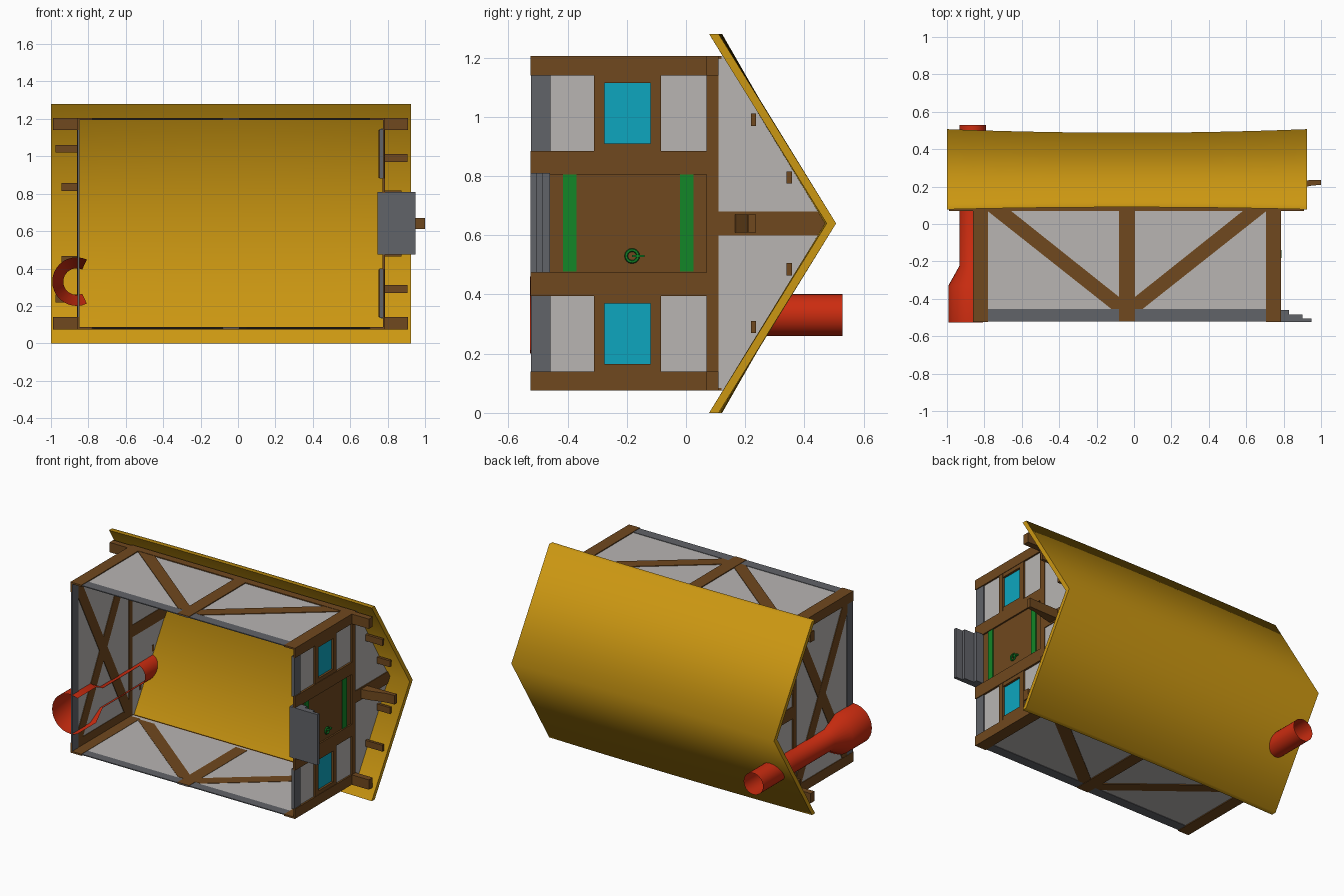
import bpy, bmesh, math
from mathutils import Vector

if "Cube" in bpy.data.objects:
    bpy.data.objects.remove(bpy.data.objects["Cube"])

CX, CZ = -0.0375, 0.64          # house centre lines (the house lies with its top towards +y)

def mat(name, r, g, b):
    m = bpy.data.materials.new(name)
    m.diffuse_color = (r, g, b, 1)
    m.use_nodes = True
    m.node_tree.nodes["Principled BSDF"].inputs["Base Color"].default_value = m.diffuse_color
    return m

WOOD = mat("wood", .16, .065, .013)
ROOF = mat("thatch", .60, .31, .006)
WALL = mat("plaster", .48, .46, .45)
STONE = mat("stone", .12, .125, .14)
GLASS = mat("glass", .004, .38, .52)
GREEN = mat("green_iron", .006, .24, .02)
RED = mat("red_clay", .60, .025, .005)

def finish(name, bm, m, smooth=None):
    bmesh.ops.recalc_face_normals(bm, faces=bm.faces)
    me = bpy.data.meshes.new(name)
    bm.to_mesh(me)
    bm.free()
    ob = bpy.data.objects.new(name, me)
    bpy.context.collection.objects.link(ob)
    me.materials.append(m)
    if smooth:
        bpy.ops.object.select_all(action='DESELECT')
        ob.select_set(True)
        bpy.context.view_layer.objects.active = ob
        bpy.ops.object.shade_smooth_by_angle(angle=math.radians(smooth))
    return ob

def prism(name, pts, axis, a, b, m):
    """Extrude a flat outline: axis 'x' takes (y, z) points, axis 'z' takes (x, y) points."""
    put = (lambda p, d: (d, p[0], p[1])) if axis == 'x' else (lambda p, d: (p[0], p[1], d))
    bm = bmesh.new()
    lo = [bm.verts.new(put(p, a)) for p in pts]
    hi = [bm.verts.new(put(p, b)) for p in pts]
    n = len(pts)
    bm.faces.new(lo)
    bm.faces.new(hi[::-1])
    for i in range(n):
        bm.faces.new((lo[i], lo[(i + 1) % n], hi[(i + 1) % n], hi[i]))
    return finish(name, bm, m)

def box(name, x0, x1, y0, y1, z0, z1, m):
    return prism(name, [(x0, y0), (x1, y0), (x1, y1), (x0, y1)], 'z', z0, z1, m)

def mz(z, s):                   # mirror a height about the ridge line
    return z if s < 0 else 2 * CZ - z

def mx(x, s):                   # mirror a length about the middle post
    return x if s < 0 else 2 * CX - x

def roof_in(z):                 # underside of the roof at the end walls
    return .475 - abs(z - CZ) * .617

# Roof: bent sheet with a slightly sagging ridge
bm = bmesh.new()
rings = []
N = 14
for i in range(N + 1):
    t = 2 * i / N - 1
    x = CX + t * .9625
    r, e = .488 + .019 * t * t, .122 - .012 * t * t
    sec = [(e, 0), (r, CZ), (e, 1.28), (e - .032, 1.28), (r - .032, CZ), (e - .032, 0)]
    rings.append([bm.verts.new((x, y, z)) for y, z in sec])
for a, b in zip(rings, rings[1:]):
    for k in range(6):
        bm.faces.new((a[k], a[(k + 1) % 6], b[(k + 1) % 6], b[k]))
for r in (rings[0], rings[-1]):
    bm.faces.new((r[0], r[1], r[4], r[5]))
    bm.faces.new((r[1], r[2], r[3], r[4]))
finish("roof", bm, ROOF, 75)

# Long side walls
for s, side in ((-1, "low"), (1, "high")):
    o, i, p = mz(.075, s), mz(.084, s), mz(.081, s)
    box(side + "_side_panel", -.85, .775, -.46, .11, p, i, WALL)
    box(side + "_side_base", -.85, .775, -.52, -.455, mz(.078, s), i, STONE)
    box(side + "_side_plate", -.86, .785, .07, .12, o, i, WOOD)
    box(side + "_middle_post", -.08, .005, -.52, .09, o, mz(.086, s), WOOD)
    for q, end in ((-1, "left"), (1, "right")):
        box(f"{side}_{end}_side_post", mx(-.86, q), mx(-.78, q), -.525, .09, o, mz(.086, s), WOOD)
        brace = [(-.79, .08), (-.67, .08), (-.08, -.39), (-.08, -.455), (-.12, -.455), (-.79, .075)]
        prism(f"{side}_{end}_brace", [(mx(x, q), y) for x, y in brace], 'z', mz(.077, s), mz(.086, s), WOOD)
        # Projecting beam ends under the eaves
        box(f"{side}_{end}_plate_end", mx(-.85, q), mx(-.99 if q < 0 else -.985, q), .07, .11, o, mz(.14, s), WOOD)
        # Purlin ends under the roof
        for k, (z, end_x) in enumerate(((.29, -.98), (.485, -.95)) if q > 0 else ((.24, -.975), (.445, -.945))):
            z = mz(z, s)
            y = roof_in(z) - .022
            box(f"{side}_{end}_purlin_{k}", mx(-.85, q), mx(end_x, q), y - .018, y, z - .021, z + .021, WOOD)

# Gable ends: plaster triangle, tie beam, corner posts and king post
gable = [(.10, .076), (.127, .076), (.478, CZ), (.127, 1.204), (.10, 1.204)]
for q, end in ((-1, "back"), (1, "entrance")):
    o, i = mx(-.86, q), mx(-.849, q)
    prism(end + "_gable_panel", gable, 'x', mx(-.855, q), mx(-.852, q), WALL)
    box(end + "_tie_beam", o, i, .07, .11, .075, 1.205, WOOD)
    prism(end + "_king_post", [(.11, .60), (.455, .60), (.48, CZ), (.455, .68), (.11, .68)], 'x', o, i, WOOD)
    for s, side in ((-1, "low"), (1, "high")):
        box(f"{end}_{side}_corner_post", o, i, -.525, .07, mz(.075, s), mz(.14, s), WOOD)

# Back wall with crossed braces
box("back_wall_panel", -.855, -.852, -.46, .08, .08, 1.2, WALL)
box("back_wall_base", -.858, -.848, -.523, -.46, .085, 1.195, STONE)
for s in (-1, 1):
    pts = [(-.46, .12), (-.46, .20), (.03, 1.16), (.07, 1.16), (.07, 1.08), (-.42, .12)]
    prism("back_cross_brace", [(y, mz(z, s)) for y, z in pts], 'x', -.859 - .0005 * s, -.848, WOOD)

# Entrance wall: panels, base, windows and door posts
for s, side in ((-1, "low"), (1, "high")):
    for k, (y0, y1) in enumerate(((-.46, -.30), (-.10, .075))):
        box(f"{side}_entrance_panel_{k}", .768, .772, y0, y1, mz(.13, s), mz(.40, s), WALL)
    box(side + "_entrance_base", .757, .779, -.523, -.457, mz(.135, s), mz(.40, s), STONE)
    box(side + "_door_post", .772, .785, -.525, .07, mz(.395, s), mz(.475, s), WOOD)
    z0, z1 = mz(.14, s), mz(.395, s)
    p0, p1 = mz(.165, s), mz(.37, s)
    box(side + "_window_left_rail", .75, .783, -.31, -.275, z0, z1, WOOD)
    box(side + "_window_right_rail", .75, .783, -.12, -.085, z0, z1, WOOD)
    box(side + "_window_sill", .75, .782, -.28, -.115, z0, p0, WOOD)
    box(side + "_window_lintel", .75, .782, -.28, -.115, p1, z1, WOOD)
    box(side + "_window_pane", .762, .768, -.28, -.115, p0, p1, GLASS)

# Door with hinge straps and ring handle
box("door", .765, .775, -.46, .07, .475, .81, WOOD)
for k, y in enumerate((-.415, -.02)):
    box(f"hinge_strap_{k}", .77, .780, y, y + .045, .477, .808, GREEN)
bpy.ops.mesh.primitive_torus_add(major_radius=.02, minor_radius=.006, major_segments=16, minor_segments=6,
                                 location=(.782, -.182, .53), rotation=(0, math.pi / 2, 0))
ring = bpy.context.object
ring.name = "door_ring"
ring.data.materials.append(GREEN)
box("door_ring_bar", .774, .788, -.182, -.14, .526, .534, GREEN)

# Entrance steps
prism("steps", [(.745, -.525), (.95, -.525), (.95, -.505), (.90, -.505), (.90, -.485), (.83, -.485),
                (.83, -.46), (.745, -.46)], 'z', .475, .81, STONE)

# Curved bracket above the door
prism("door_bracket", [(.78, .165), (.83, .172), (.88, .187), (.94, .204), (1.0, .21), (1.0, .236),
                       (.94, .234), (.78, .232)], 'z', .61, .67, WOOD)

# Chimney pipe: open-sided stack against the wall, full pipe above the roof
def pipe(name, profile, a0, a1, n):
    bm = bmesh.new()
    rows = []
    for y, r in profile:
        rows.append([bm.verts.new((-.863 + r * math.cos(a0 + (a1 - a0) * k / n), y,
                                   .33 + r * math.sin(a0 + (a1 - a0) * k / n))) for k in range(n + 1)])
    for a, b in zip(rows, rows[1:]):
        for k in range(n):
            bm.faces.new((a[k], a[k + 1], b[k + 1], b[k]))
    bmesh.ops.remove_doubles(bm, verts=bm.verts, dist=1e-5)
    finish(name, bm, RED, 35)

pipe("chimney_stack", [(-.527, .13), (-.33, .13), (-.225, .071), (.16, .071)],
     math.radians(65), math.radians(295), 20)
pipe("chimney_top", [(.16, .071), (.528, .071)], 0, 2 * math.pi, 28)
